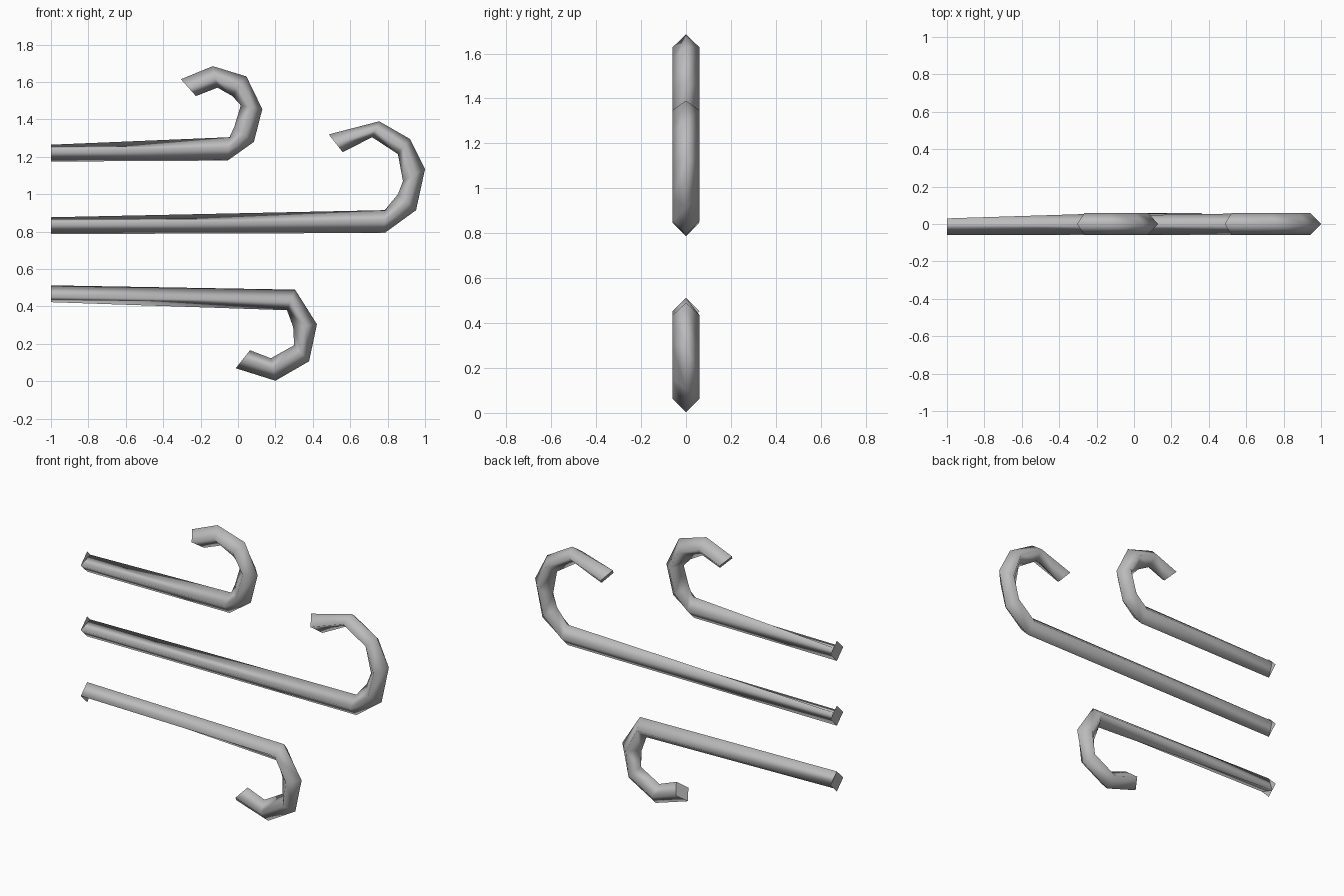
import bpy, bmesh

if "Cube" in bpy.data.objects:
    bpy.data.objects.remove(bpy.data.objects["Cube"])

grey = bpy.data.materials.new("mid_grey")
grey.diffuse_color = (0.5, 0.5, 0.5, 1)
grey.use_nodes = True
grey.node_tree.nodes["Principled BSDF"].inputs["Base Color"].default_value = grey.diffuse_color
R = 0.06  # half width of the diamond section


def curl(name, z0, flip, rings):
    """Diamond-section bar that starts at x = -1 and curls over at its end.
    rings: (outer x, outer z, inner x, inner z) at every bend."""
    bm = bmesh.new()
    # Chamfered root: the back and inner corners merge halfway between them
    front = bm.verts.new((-1, -R, z0))
    outer = bm.verts.new((-1, 0, z0 - R * flip))
    mid = bm.verts.new((-1, R / 2, z0 + R / 2 * flip))
    prev = [front, outer, mid, mid]
    # Swept sections: front, outer, back, inner corner
    for ox, oz, ix, iz in rings:
        cx, cz = (ox + ix) / 2, (oz + iz) / 2
        ring = [bm.verts.new(p) for p in
                ((cx, -R, cz), (ox, 0, oz), (cx, R, cz), (ix, 0, iz))]
        for i in range(4):
            j = (i + 1) % 4
            loop = [prev[i], prev[j], ring[j], ring[i]]
            bm.faces.new(list(dict.fromkeys(loop)))
        prev = ring
    for f in bm.faces:
        f.smooth = True
    # Flat tip cap with its own corners
    tip = bm.faces.new(prev)
    bmesh.ops.recalc_face_normals(bm, faces=bm.faces[:])
    bmesh.ops.split_edges(bm, edges=tip.edges[:])
    # Full diamond plate closing the root
    plate = bm.faces.new([bm.verts.new(p) for p in (
        (-1, -R, z0), (-1, 0, z0 + R), (-1, R, z0), (-1, 0, z0 - R))])
    plate.normal_update()
    if plate.normal.x > 0:
        plate.normal_flip()
    mesh = bpy.data.meshes.new(name)
    bm.to_mesh(mesh)
    bm.free()
    mesh.materials.append(grey)
    bpy.context.collection.objects.link(bpy.data.objects.new(name, mesh))


curl("upper_curl", 1.235, 1, [
    (-0.055, 1.18, -0.045, 1.305), (0.085, 1.28, -0.02, 1.36),
    (0.13, 1.455, 0.015, 1.475), (0.045, 1.63, -0.03, 1.525),
    (-0.135, 1.685, -0.11, 1.57), (-0.305, 1.615, -0.225, 1.525)])

curl("middle_curl", 0.847, 1, [
    (0.785, 0.793, 0.785, 0.915), (0.952, 0.915, 0.855, 1.0),
    (1.0, 1.135, 0.882, 1.07), (0.92, 1.295, 0.855, 1.215),
    (0.755, 1.39, 0.717, 1.305), (0.485, 1.32, 0.56, 1.225)])

curl("lower_curl", 0.453, -1, [
    (0.305, 0.49, 0.262, 0.38), (0.422, 0.305, 0.295, 0.29),
    (0.38, 0.107, 0.30, 0.193), (0.20, 0.003, 0.176, 0.123),
    (-0.012, 0.07, 0.064, 0.166)])
